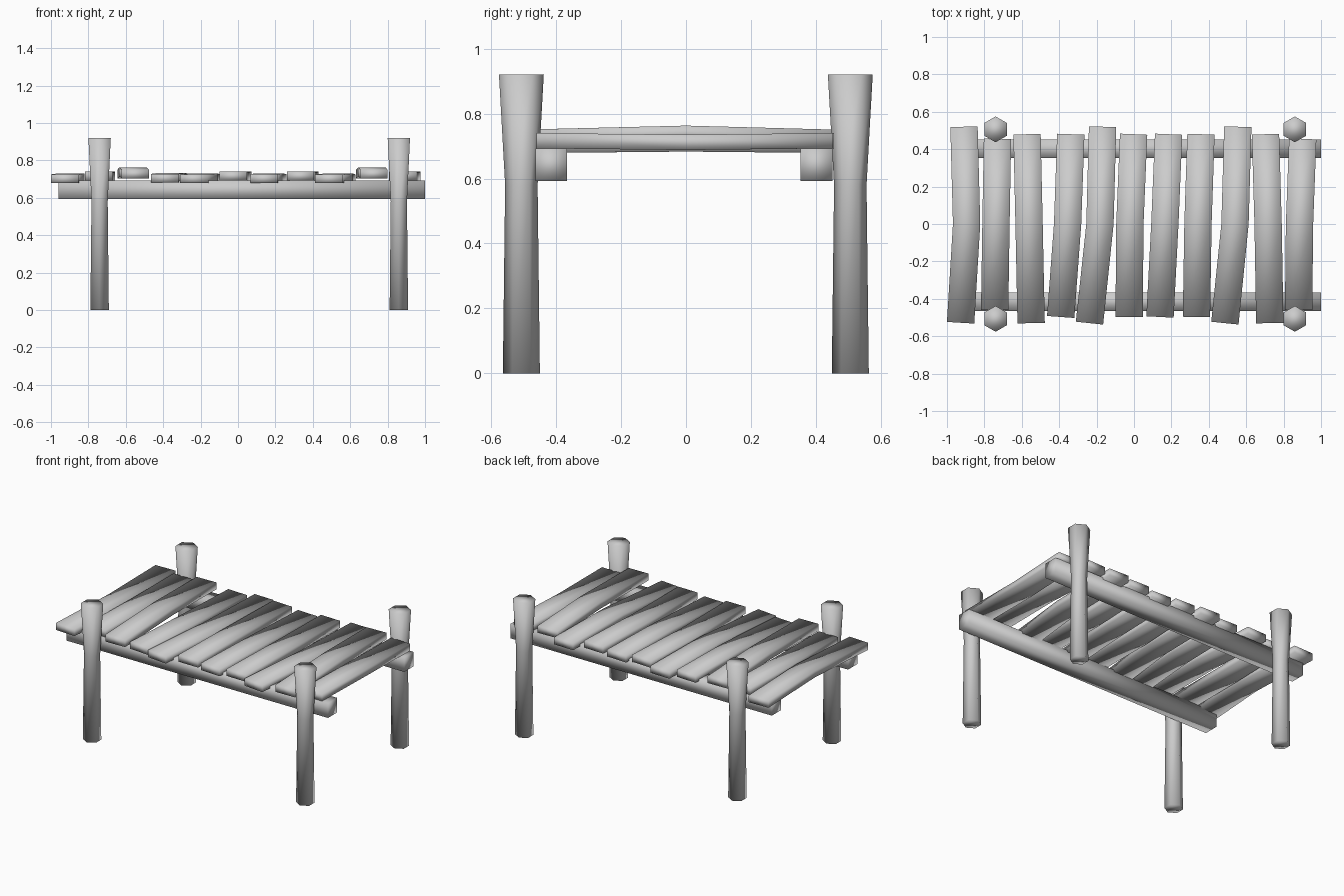
import bpy, math

if "Cube" in bpy.data.objects:
    bpy.data.objects.remove(bpy.data.objects["Cube"])


def make_loft(name, rings):
    """Join equal-sized rings of points into a closed, smooth-shaded solid."""
    n = len(rings[0])
    verts = [p for ring in rings for p in ring]
    faces = [tuple(reversed(range(n)))]
    for r in range(len(rings) - 1):
        a, b = r * n, (r + 1) * n
        for i in range(n):
            j = (i + 1) % n
            faces.append((a + i, a + j, b + j, b + i))
    faces.append(tuple(range(len(verts) - n, len(verts))))
    mesh = bpy.data.meshes.new(name)
    mesh.from_pydata(verts, [], faces)
    mesh.shade_smooth()
    obj = bpy.data.objects.new(name, mesh)
    bpy.context.collection.objects.link(obj)
    return obj


# Hexagonal posts, waisted just below the deck and flared at the top
for side, y in (("front", -0.507), ("back", 0.506)):
    for end, x in (("left", -0.74), ("right", 0.86)):
        rings = []
        for z, r in ((0, 0.057), (0.58, 0.05), (0.92, 0.069)):
            rings.append([(x + r * math.cos(math.radians(30 + 60 * k)),
                           y + r * math.sin(math.radians(30 + 60 * k)), z)
                          for k in range(6)])
        make_loft(f"{side}_{end}_post", rings)

# Long beams under the deck
for side, y in (("front", -0.415), ("back", 0.402)):
    rings = [[(x, y - 0.049, 0.593), (x, y + 0.049, 0.593),
              (x, y + 0.049, 0.692), (x, y - 0.049, 0.692)] for x in (-0.96, 1.0)]
    make_loft(f"{side}_beam", rings)

# Deck planks: centre x at front, middle, back; y at front, back; top z at ends, middle
planks = [
    (-0.927, -0.895, -0.909, -0.528, 0.520, 0.725, 0.730),
    (-0.745, -0.738, -0.730, -0.460, 0.455, 0.740, 0.735),
    (-0.550, -0.561, -0.572, -0.530, 0.480, 0.750, 0.763),
    (-0.392, -0.355, -0.338, -0.497, 0.480, 0.728, 0.733),
    (-0.238, -0.182, -0.168, -0.530, 0.520, 0.725, 0.730),
    (-0.026, -0.022, -0.002, -0.497, 0.480, 0.740, 0.735),
    (0.139, 0.165, 0.185, -0.497, 0.480, 0.726, 0.731),
    (0.334, 0.342, 0.358, -0.497, 0.480, 0.740, 0.735),
    (0.486, 0.540, 0.555, -0.530, 0.520, 0.725, 0.730),
    (0.726, 0.717, 0.703, -0.530, 0.480, 0.750, 0.763),
    (0.880, 0.885, 0.902, -0.460, 0.455, 0.740, 0.735),
]
h, t = 0.073, 0.047
for i, (xf, xm, xb, yf, yb, ze, zm) in enumerate(planks, 1):
    rings = []
    for x, y, z, slope in ((xb, yb, ze, (xb - xm) / yb), (xm, 0, zm, 0),
                           (xf, yf, ze, (xf - xm) / yf)):
        # Plank ends stay square to the bent plank
        d = slope * h
        rings.append([(x - h, y + d, z - t), (x + h, y - d, z - t),
                      (x + h, y - d, z), (x - h, y + d, z)])
    make_loft(f"deck_plank_{i:02d}", rings)
